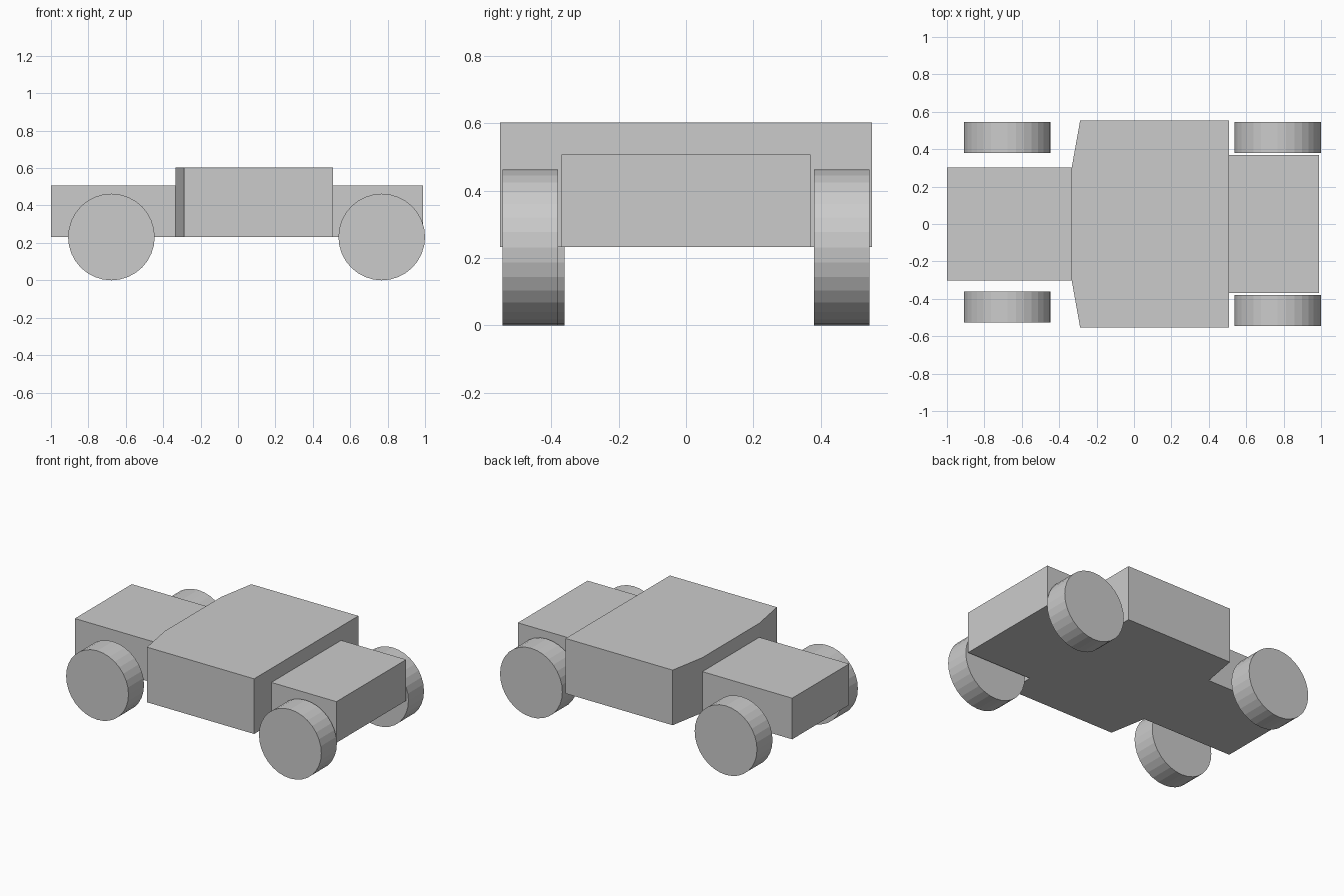
import bpy, bmesh, math

if "Cube" in bpy.data.objects:
    bpy.data.objects.remove(bpy.data.objects["Cube"])

grey = bpy.data.materials.new("body grey")
grey.diffuse_color = (0.6, 0.6, 0.6, 1)
grey.use_nodes = True
grey.node_tree.nodes["Principled BSDF"].inputs["Base Color"].default_value = grey.diffuse_color
Z0, Z_LOW, Z_HIGH = 0.232, 0.508, 0.602


def prism(name, outline, z0, z1):
    """Extrude a plan outline upward from z0 to z1."""
    bm = bmesh.new()
    base = bm.faces.new([bm.verts.new((x, y, z0)) for x, y in outline])
    top = bmesh.ops.extrude_face_region(bm, geom=[base], use_keep_orig=True)["geom"]
    bmesh.ops.translate(bm, vec=(0, 0, z1 - z0),
                        verts=[v for v in top if isinstance(v, bmesh.types.BMVert)])
    bmesh.ops.recalc_face_normals(bm, faces=bm.faces)
    mesh = bpy.data.meshes.new(name)
    bm.to_mesh(mesh)
    bm.free()
    mesh.materials.append(grey)
    bpy.context.collection.objects.link(bpy.data.objects.new(name, mesh))


def mirrored(half):
    """Complete a half outline across the centre line."""
    return half + [(x, -y) for x, y in reversed(half)]


# Body: long hood, wide cabin with tapered end, and tail box
prism("hood", mirrored([(-1.0, 0.302), (-0.333, 0.302)]), Z0, Z_LOW)
prism("cabin", mirrored([(-0.333, 0.302), (-0.288, 0.553), (0.507, 0.553)]), Z0, Z_HIGH)
prism("tail", mirrored([(0.507, 0.37), (0.99, 0.37)]), Z0, Z_LOW)

# Wheels: one sits slightly further inboard than the rest
R, WIDTH = 0.2315, 0.165
for name, x, y in [("hood_wheel_near", -0.677, -0.443), ("hood_wheel_far", -0.677, 0.462),
                   ("tail_wheel_near", 0.7685, -0.462), ("tail_wheel_far", 0.7685, 0.462)]:
    bpy.ops.mesh.primitive_cylinder_add(vertices=32, radius=R, depth=WIDTH,
                                        location=(x, y, R), rotation=(math.pi / 2, 0, 0))
    wheel = bpy.context.object
    wheel.name = name
    wheel.data.materials.append(grey)
